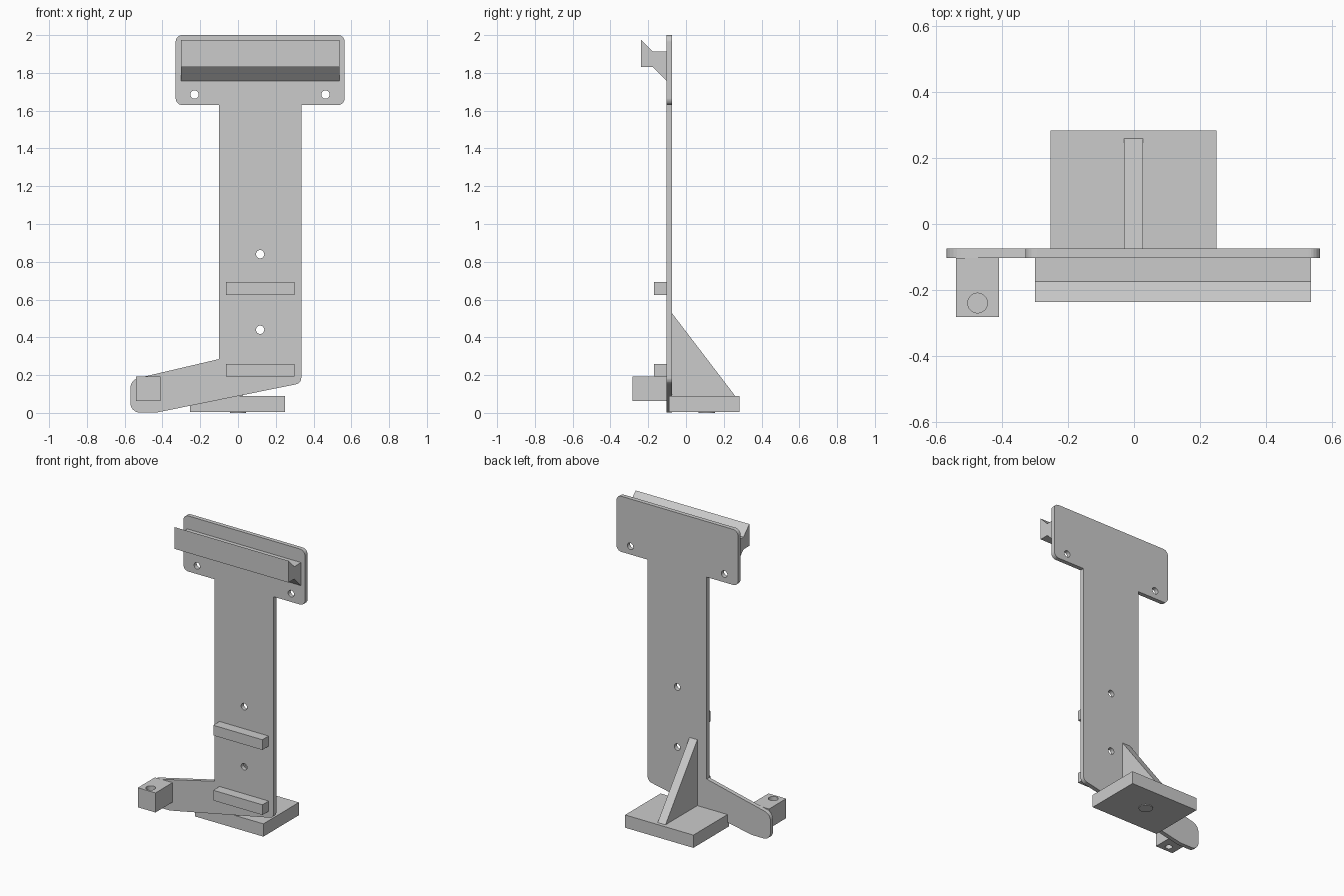
import bpy, bmesh
from math import tan, pi, cos, sin
from mathutils import Vector

if "Cube" in bpy.data.objects:
    bpy.data.objects.remove(bpy.data.objects["Cube"])


def make_object(name, bm):
    bmesh.ops.recalc_face_normals(bm, faces=bm.faces)
    mesh = bpy.data.meshes.new(name)
    bm.to_mesh(mesh)
    bm.free()
    obj = bpy.data.objects.new(name, mesh)
    bpy.context.collection.objects.link(obj)
    return obj


def prism(name, points, start, end):
    """Extrude a closed 3D outline by the vector end - start."""
    bm = bmesh.new()
    face = bm.faces.new([bm.verts.new(Vector(p) + Vector(start)) for p in points])
    ext = bmesh.ops.extrude_face_region(bm, geom=[face])
    verts = [v for v in ext["geom"] if isinstance(v, bmesh.types.BMVert)]
    bmesh.ops.translate(bm, verts=verts, vec=Vector(end) - Vector(start))
    return make_object(name, bm)


def box(name, x0, x1, y0, y1, z0, z1):
    return prism(name, [(x0, y0, 0), (x1, y0, 0), (x1, y1, 0), (x0, y1, 0)],
                 (0, 0, z0), (0, 0, z1))


def disc(name, x, y, r, z0, z1):
    pts = [(x + r * cos(2 * pi * i / 32), y + r * sin(2 * pi * i / 32), 0) for i in range(32)]
    return prism(name, pts, (0, 0, z0), (0, 0, z1))


def fillet(corners, steps=6):
    """Round each (x, z, radius) corner with a circular arc."""
    out = []
    for i, (x, z, r) in enumerate(corners):
        p = Vector((x, z))
        if r == 0:
            out.append(p)
            continue
        a = (Vector(corners[i - 1][:2]) - p).normalized()
        b = (Vector(corners[(i + 1) % len(corners)][:2]) - p).normalized()
        half = a.angle(b) / 2
        centre = p + (a + b).normalized() * (r / sin(half))
        s = p + a * (r / tan(half)) - centre
        e = p + b * (r / tan(half)) - centre
        for k in range(steps + 1):
            out.append(centre + s.lerp(e, k / steps).normalized() * r)
    return out


def cut(obj, cutter):
    mod = obj.modifiers.new("cut", "BOOLEAN")
    mod.operation, mod.solver, mod.object = "DIFFERENCE", "EXACT", cutter
    bpy.context.view_layer.objects.active = obj
    bpy.ops.object.modifier_apply(modifier=mod.name)
    bpy.data.objects.remove(cutter)


# Back plate with head, column and side arm
outline = fillet([
    (-0.33, 2.0, 0.035), (-0.33, 1.63, 0.035), (-0.10, 1.63, 0), (-0.10, 0.285, 0),
    (-0.57, 0.175, 0.055), (-0.57, 0.002, 0.05), (-0.43, 0.002, 0.06),
    (0.335, 0.157, 0.035), (0.335, 1.63, 0), (0.565, 1.63, 0.035), (0.565, 2.0, 0.035)])
plate = prism("back_plate", [(p.x, 0, p.y) for p in outline], (0, -0.103, 0), (0, -0.075, 0))

# Screw holes through the plate
for hx, hz in [(-0.23, 1.685), (0.463, 1.685), (0.117, 0.84), (0.117, 0.44)]:
    ring = [(hx + 0.022 * cos(2 * pi * i / 24), 0, hz + 0.022 * sin(2 * pi * i / 24))
            for i in range(24)]
    cut(plate, prism("hole_cutter", ring, (0, -0.2, 0), (0, 0.0, 0)))

# Hooked rail across the head
rail = [(-0.237, 1.975), (-0.175, 1.912), (-0.103, 1.912),
        (-0.103, 1.758), (-0.175, 1.83), (-0.237, 1.83)]
prism("top_rail", [(0, y, z) for y, z in rail], (-0.301, 0, 0), (0.537, 0, 0))

# Two cross bars on the column
for name, z in [("upper_bar", 0.625), ("lower_bar", 0.192)]:
    box(name, -0.064, 0.298, -0.169, -0.103, z, z + 0.068)

# Block at the arm end, with blind holes above and below
block = box("arm_block", -0.54, -0.41, -0.283, -0.103, 0.063, 0.193)
cut(block, disc("top_hole_cutter", -0.475, -0.24, 0.03, 0.15, 0.25))
cut(block, disc("bottom_hole_cutter", -0.475, -0.24, 0.022, 0.0, 0.10))

# Foot with a small pad underneath
box("foot", -0.253, 0.25, -0.09, 0.284, 0.005, 0.09)
disc("foot_pad", 0, 0.11, 0.043, 0.0, 0.006)

# Triangular gusset behind the column
prism("gusset", [(0, -0.076, 0.53), (0, 0.26, 0.09), (0, -0.076, 0.09)],
      (-0.031, 0, 0), (0.027, 0, 0))
